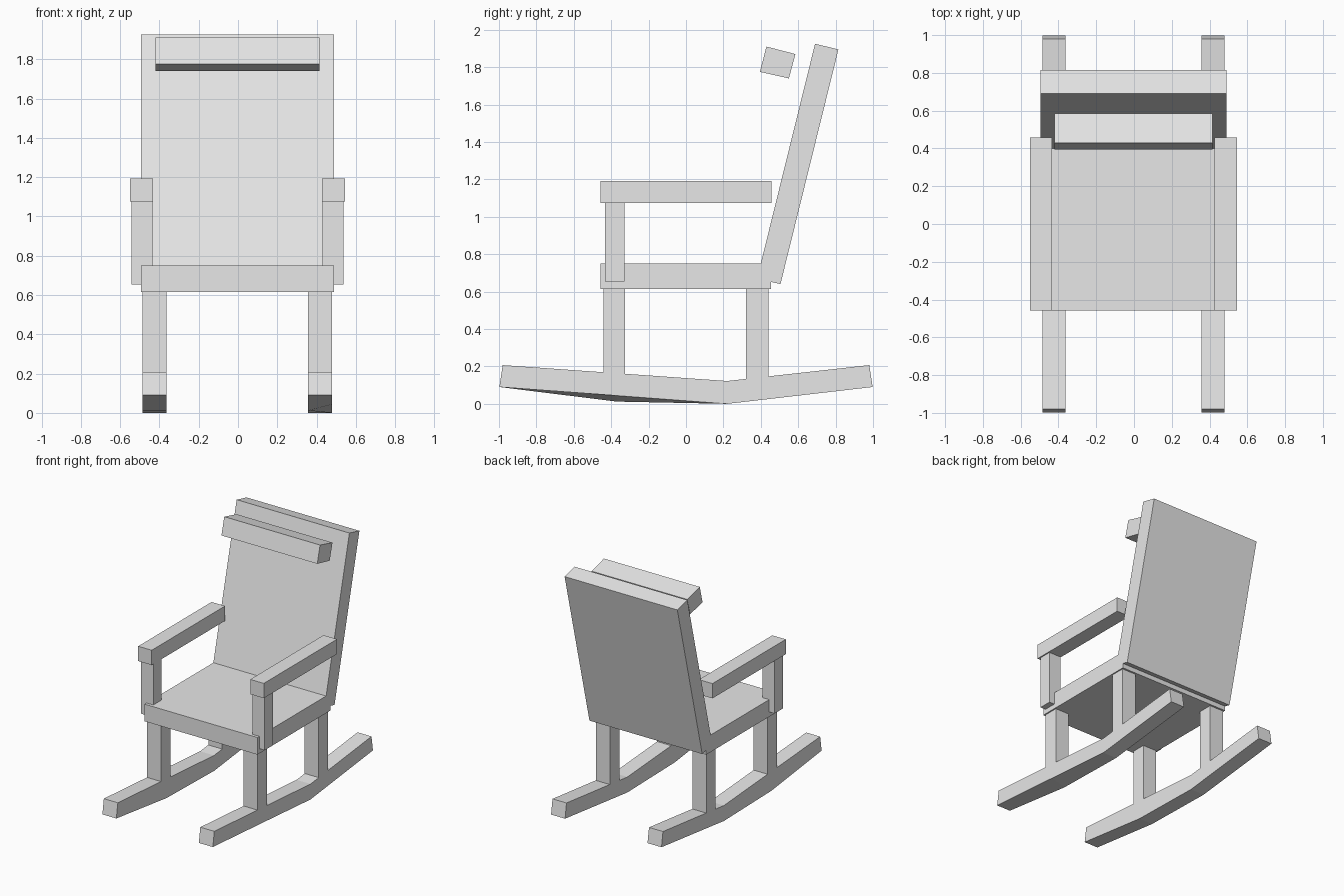
import bpy
import bmesh

cube = bpy.data.objects.get("Cube")
if cube:
    bpy.data.objects.remove(cube, do_unlink=True)

SHIFT = -0.003  # small sideways offset shared by all parts

gray = bpy.data.materials.new("light gray")
gray.use_nodes = True
gray.diffuse_color = (0.8, 0.8, 0.8, 1)
gray.node_tree.nodes["Principled BSDF"].inputs["Base Color"].default_value = (0.8, 0.8, 0.8, 1)


def prism(name, profile, x0, x1, tweak=None):
    """Extrude a (y, z) profile from x0 to x1."""
    bm = bmesh.new()
    ends = [[bm.verts.new((x + SHIFT, y, z)) for y, z in profile] for x in (x0, x1)]
    bm.faces.new(ends[0])
    bm.faces.new(ends[1])
    for i in range(len(profile)):
        j = (i + 1) % len(profile)
        bm.faces.new((ends[0][i], ends[0][j], ends[1][j], ends[1][i]))
    if tweak:
        tweak(ends)
    bmesh.ops.recalc_face_normals(bm, faces=bm.faces)
    mesh = bpy.data.meshes.new(name)
    bm.to_mesh(mesh)
    bm.free()
    mesh.materials.append(gray)
    obj = bpy.data.objects.new(name, mesh)
    bpy.context.collection.objects.link(obj)
    return obj


def box(name, x, y, z):
    return prism(name, [(y[0], z[0]), (y[1], z[0]), (y[1], z[1]), (y[0], z[1])], *x)


# Seat, reclined back and headrest
box("seat", (-0.492, 0.492), (-0.457, 0.455), (0.615, 0.75))
prism("backrest", [(0.38, 0.67), (0.505, 0.64), (0.815, 1.895), (0.69, 1.925)], -0.492, 0.492)
prism("headrest", [(0.395, 1.775), (0.55, 1.74), (0.585, 1.87), (0.43, 1.91)], -0.418, 0.418)

# Bent rocker, with the front underside bend as the second point
rocker = [(-0.998, 0.09), (-0.37, 0.012), (0.22, 0), (0.998, 0.09),
          (0.98, 0.207), (0.22, 0.122), (-0.98, 0.207)]


def straighten_outer_edge(ends):
    # The left rocker has no bend along its outer lower edge
    ends[1][1].co.z = 0.044


# Paired side parts
for side, s in (("left", 1), ("right", -1)):
    def span(inner, outer):
        return sorted((s * inner, s * outer))

    prism(side + "_rocker", rocker, *span(0.36, 0.482),
          tweak=straighten_outer_edge if s > 0 else None)
    box(side + "_front_leg", span(0.36, 0.482), (-0.441, -0.325), (0.13, 0.65))
    box(side + "_rear_leg", span(0.36, 0.482), (0.322, 0.44), (0.1, 0.65))
    box(side + "_arm_post", span(0.433, 0.539), (-0.433, -0.33), (0.653, 1.1))
    box(side + "_armrest", span(0.43, 0.548), (-0.457, 0.457), (1.075, 1.192))
